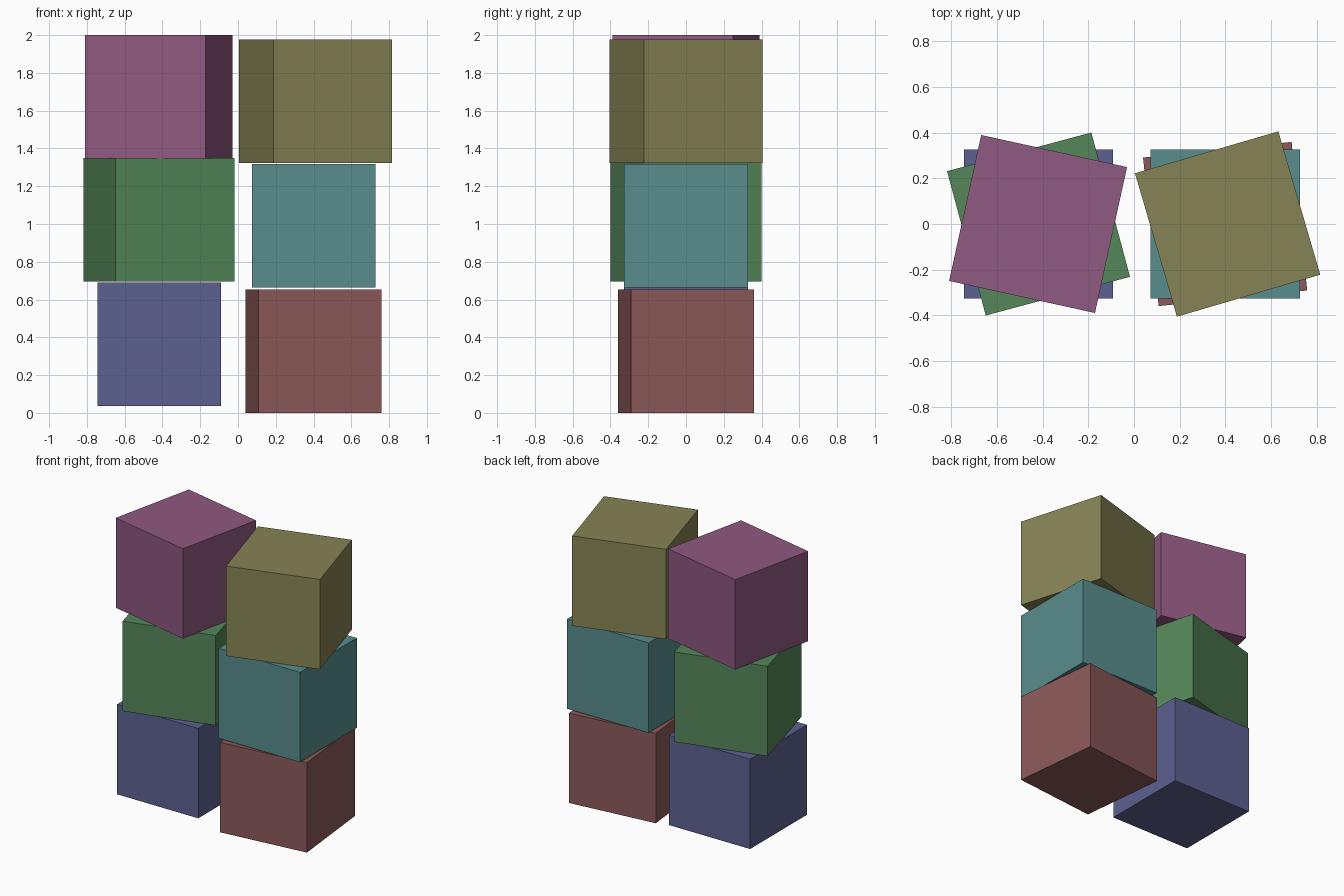
import bpy
from math import radians

if "Cube" in bpy.data.objects:
    bpy.data.objects.remove(bpy.data.objects["Cube"])

SIZE = 0.654


def block(name, x, bottom, turn, color):
    # One cube, turned about its vertical axis
    bpy.ops.mesh.primitive_cube_add(size=SIZE, location=(x, 0, bottom + SIZE / 2),
                                    rotation=(0, 0, radians(turn)))
    obj = bpy.context.object
    obj.name = name
    mat = bpy.data.materials.new(name + "_paint")
    mat.diffuse_color = (*color, 1)
    mat.use_nodes = True
    mat.node_tree.nodes["Principled BSDF"].inputs["Base Color"].default_value = mat.diffuse_color
    obj.data.materials.append(mat)


# Left stack, bottom to top
block("blue_block", -0.418, 0.036, 0, (0.11, 0.12, 0.28))
block("green_block", -0.418, 0.695, 15, (0.09, 0.24, 0.10))
block("purple_block", -0.42, 1.346, -12.4, (0.28, 0.10, 0.22))

# Right stack, bottom to top
block("red_block", 0.399, 0.0, 6, (0.26, 0.10, 0.10))
block("teal_block", 0.40, 0.663, 0, (0.10, 0.27, 0.27))
block("olive_block", 0.410, 1.322, 16.3, (0.24, 0.23, 0.09))
